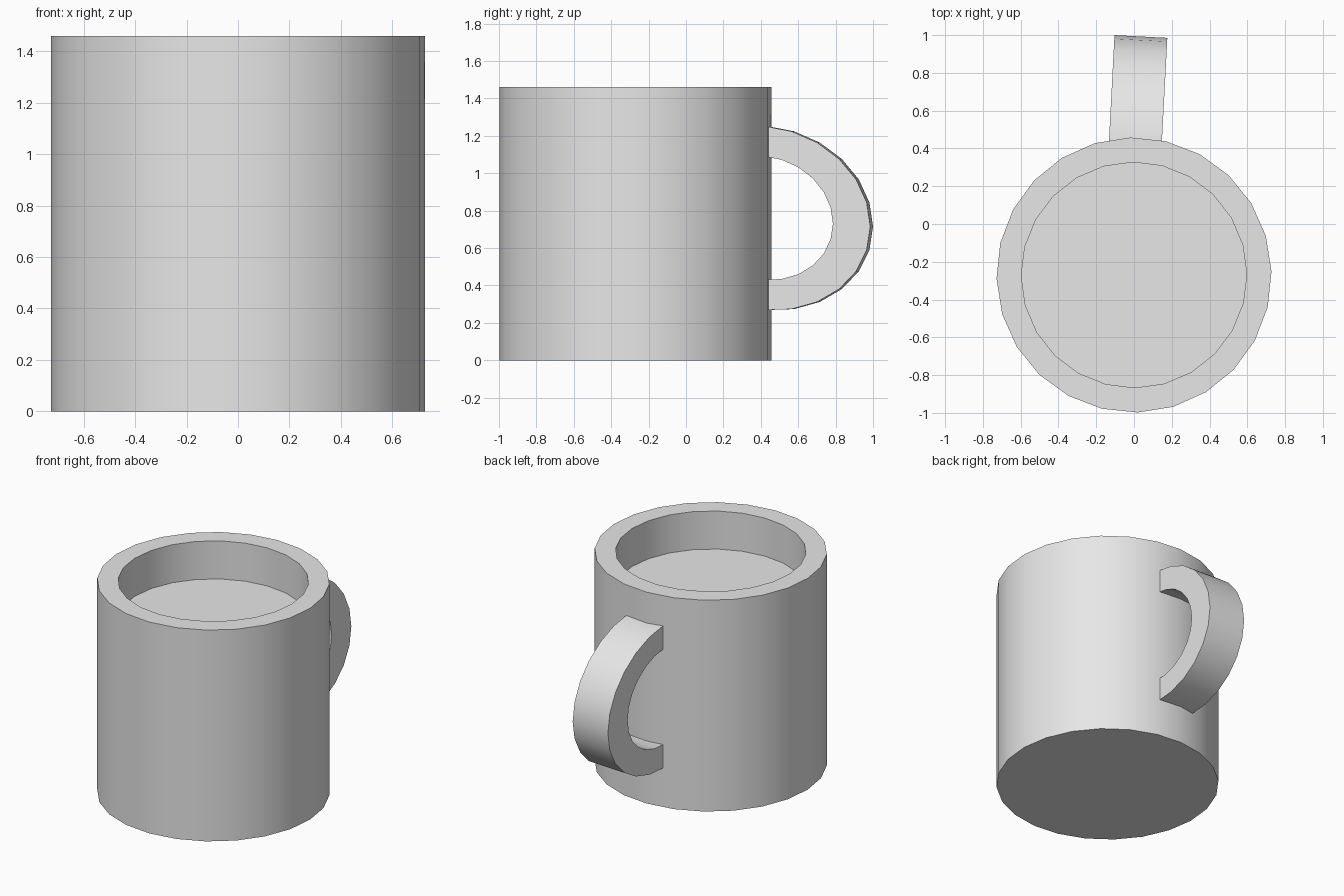
import bpy, bmesh
from math import sin, cos, radians, pi
from mathutils import Matrix, Vector

cube = bpy.data.objects.get("Cube")
if cube:
    bpy.data.objects.remove(cube)

SIDES = 24
CENTRE_Y = -0.27

ceramic = bpy.data.materials.new("grey_ceramic")
ceramic.use_nodes = True
grey = (0.8, 0.8, 0.8, 1)
ceramic.diffuse_color = grey
ceramic.node_tree.nodes["Principled BSDF"].inputs["Base Color"].default_value = grey


def finish(name, bm):
    """Turn a bmesh into a smooth object with sharp rims."""
    bmesh.ops.recalc_face_normals(bm, faces=bm.faces)
    mesh = bpy.data.meshes.new(name)
    bm.to_mesh(mesh)
    bm.free()
    obj = bpy.data.objects.new(name, mesh)
    bpy.context.collection.objects.link(obj)
    mesh.materials.append(ceramic)
    bpy.ops.object.select_all(action="DESELECT")
    obj.select_set(True)
    bpy.context.view_layer.objects.active = obj
    bpy.ops.object.shade_smooth_by_angle(angle=radians(30))
    return obj


def ring(bm, radius, z, turn):
    angles = [2 * pi * i / SIDES + radians(turn) for i in range(SIDES)]
    return [bm.verts.new((radius * cos(a), CENTRE_Y + radius * sin(a), z)) for a in angles]


def bridge(bm, a, b):
    for i in range(len(a)):
        j = (i + 1) % len(a)
        bm.faces.new((a[i], a[j], b[j], b[i]))


# Cup: outer wall, flat rim, inner wall and raised floor
bm = bmesh.new()
rings = [ring(bm, 0.728, 0, 1.5), ring(bm, 0.728, 1.46, 1.5),
         ring(bm, 0.597, 1.46, 0.5), ring(bm, 0.597, 1.197, 0.5)]
for lower, upper in zip(rings, rings[1:]):
    bridge(bm, lower, upper)
bm.faces.new(rings[0])
bm.faces.new(rings[-1])
finish("cup", bm)


# Handle: half an oval band, leaning slightly and sunk into the wall
def band_point(x, reach, height, angle):
    y = 0.43 + reach * cos(angle)
    z = 0.715 + 0.08 * (1 - y) + height * sin(angle)
    return Vector((x, y, z))


bm = bmesh.new()
turn = Matrix.Rotation(radians(-3), 3, "Z")
pivot = Vector((0.03, 1, 0))
sections = []
for step in range(-6, 7):
    angle = step * pi / 12
    corners = [band_point(x, reach, height, angle)
               for x, reach, height in ((-0.14, 0.57, 0.492), (0.14, 0.57, 0.492),
                                        (0.14, 0.37, 0.33), (-0.14, 0.37, 0.33))]
    sections.append([bm.verts.new(pivot + turn @ (c + Vector((0.007, -0.007, 0)) - Vector((0, 1, 0))))
                     for c in corners])
for a, b in zip(sections, sections[1:]):
    bridge(bm, a, b)
for end in (sections[0], sections[-1]):
    face = bm.faces.new(end)
    # Push each end into the cup wall
    grown = bmesh.ops.extrude_discrete_faces(bm, faces=[face])["faces"][0]
    bmesh.ops.translate(bm, verts=grown.verts, vec=(0, -0.03, 0))
bmesh.ops.remove_doubles(bm, verts=bm.verts, dist=0.0001)
finish("handle", bm)
